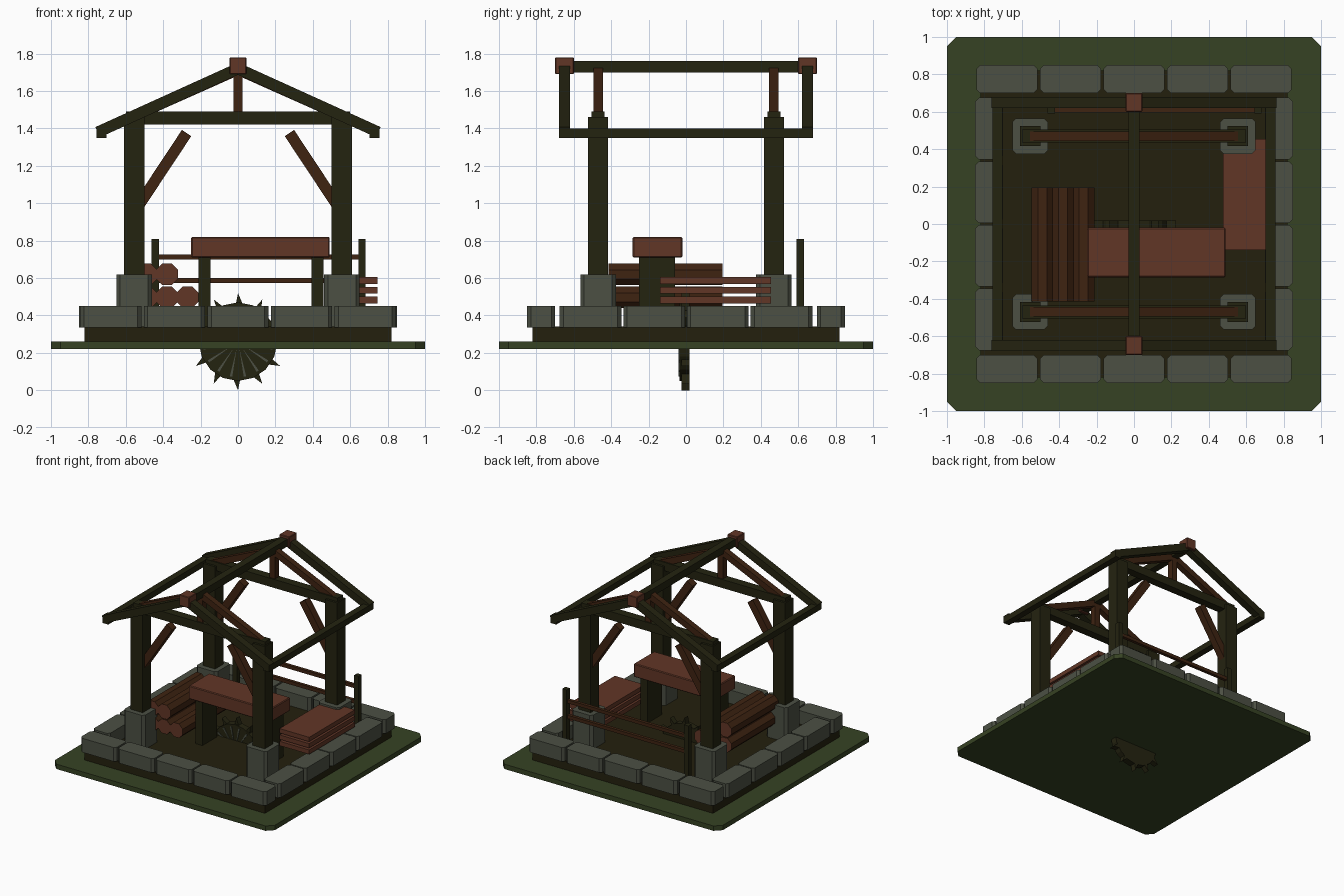
import bpy, bmesh, math
from mathutils import Matrix, Vector

if "Cube" in bpy.data.objects:
    bpy.data.objects.remove(bpy.data.objects["Cube"])


def lin(c):
    return c / 12.92 if c <= 0.04045 else ((c + 0.055) / 1.055) ** 2.4


def material(name, r, g, b):
    m = bpy.data.materials.new(name)
    m.diffuse_color = (lin(r / 255), lin(g / 255), lin(b / 255), 1)
    m.use_nodes = True
    m.node_tree.nodes["Principled BSDF"].inputs["Base Color"].default_value = m.diffuse_color
    return m


GRASS = material("moss green", 54, 66, 35)
STONE = material("grey stone", 76, 80, 68)
EARTH = material("dark earth", 36, 32, 13)
TIMBER = material("dark timber", 36, 35, 16)
BROWN = material("brown timber", 62, 35, 17)
CUT = material("fresh cut wood", 97, 54, 38)


def finish(name, bm, *mats):
    bmesh.ops.recalc_face_normals(bm, faces=bm.faces)
    me = bpy.data.meshes.new(name)
    bm.to_mesh(me)
    bm.free()
    for m in mats:
        me.materials.append(m)
    ob = bpy.data.objects.new(name, me)
    bpy.context.collection.objects.link(ob)
    return ob


def box(name, x, y, z, mat, upright=0.0, bevel=0.0):
    """Box from ranges; upright chamfers only the vertical edges."""
    bm = bmesh.new()
    size = [b - a for a, b in (x, y, z)]
    mid = [(a + b) / 2 for a, b in (x, y, z)]
    bmesh.ops.create_cube(bm, size=1, matrix=Matrix.Translation(mid) @ Matrix.Diagonal((*size, 1)))
    if upright:
        es = [e for e in bm.edges if abs(e.verts[0].co.z - e.verts[1].co.z) > 1e-4]
        bmesh.ops.bevel(bm, geom=es, offset=upright, segments=1, affect='EDGES')
    if bevel:
        bmesh.ops.bevel(bm, geom=bm.edges[:], offset=bevel, segments=1, affect='EDGES')
    return finish(name, bm, mat)


def beam(name, p, q, y, depth, thick, mat):
    """Sloping timber in the xz plane from p to q, centred on y."""
    a, b = Vector((p[0], y, p[1])), Vector((q[0], y, q[1]))
    d = b - a
    bm = bmesh.new()
    m = (Matrix.Translation((a + b) / 2) @ Matrix.Rotation(-math.atan2(d.z, d.x), 4, 'Y')
         @ Matrix.Diagonal((d.length, depth, thick, 1)))
    bmesh.ops.create_cube(bm, size=1, matrix=m)
    return finish(name, bm, mat)


def prism(name, pts, y0, y1, mat):
    """Outline in xz extruded along y."""
    bm = bmesh.new()
    f = bm.faces.new([bm.verts.new((x, y0, z)) for x, z in pts])
    r = bmesh.ops.extrude_face_region(bm, geom=[f])
    bmesh.ops.translate(bm, vec=(0, y1 - y0, 0),
                        verts=[v for v in r["geom"] if isinstance(v, bmesh.types.BMVert)])
    return finish(name, bm, mat)


# Ground and plinth
box("ground_slab", (-1, 1), (-1, 1), (0.22, 0.26), GRASS, upright=0.05)
box("plinth", (-0.82, 0.82), (-0.82, 0.82), (0.26, 0.34), EARTH)

# Stone border: five stones front and back, four along each side
for s in (-1, 1):
    ya, yb = sorted((s * 0.70, s * 0.85))
    for i in range(5):
        x = -0.68 + i * 0.34
        box("border_stone", (x - 0.163, x + 0.163), (ya, yb), (0.335, 0.45), STONE, upright=0.02)
    for i in range(4):
        y = -0.51 + i * 0.34
        box("border_side_stone", (ya, yb), (y - 0.165, y + 0.165), (0.335, 0.45), STONE, upright=0.02)

# Posts on stone footings, with braces
for sx in (-1, 1):
    for sy in (-1, 1):
        cx, cy = sx * 0.555, sy * 0.47
        box("post_footing", (cx - 0.095, cx + 0.095), (cy - 0.095, cy + 0.095), (0.34, 0.62), STONE, upright=0.02)
        box("post", (cx - 0.055, cx + 0.055), (cy - 0.053, cy + 0.053), (0.5, 1.46), TIMBER)
        beam("brace", (sx * 0.53, 0.99), (sx * 0.275, 1.375), cy, 0.06, 0.06, BROWN)

# Roof frame
for sy in (-1, 1):
    y = sy * 0.47
    box("tie_beam", (-0.6, 0.6), (y - 0.035, y + 0.035), (1.42, 1.49), TIMBER)
    box("king_post", (-0.025, 0.025), (y - 0.025, y + 0.025), (1.48, 1.72), BROWN)
    for sx in (-1, 1):
        beam("inner_rafter", (0, 1.71), (sx * 0.55, 1.465), y, 0.05, 0.05, BROWN)
        beam("end_rafter", (0, 1.72), (sx * 0.75, 1.38), sy * 0.65, 0.06, 0.06, TIMBER)
    box("ridge_cap", (-0.045, 0.045), (sy * 0.65 - 0.05, sy * 0.65 + 0.05), (1.69, 1.78), CUT, bevel=0.004)
for sx in (-1, 1):
    box("eave_beam", (sx * 0.73 - 0.027, sx * 0.73 + 0.027), (-0.68, 0.68), (1.35, 1.40), TIMBER)
box("ridge_beam", (-0.03, 0.03), (-0.62, 0.62), (1.70, 1.76), TIMBER)

# Workbench
box("bench_top", (-0.25, 0.49), (-0.285, -0.02), (0.71, 0.82), CUT, bevel=0.006)
for x in (-0.18, 0.425):
    box("bench_leg", (x - 0.032, x + 0.032), (-0.25, -0.06), (0.34, 0.71), TIMBER)

# Plank stack
for i in range(3):
    z = 0.465 + i * 0.052
    box("plank", (0.475, 0.745), (-0.14, 0.455), (z, z + 0.036), CUT)

# Log pile: brown bark with pale cut ends
for x, z in ((-0.49, 0.497), (-0.38, 0.497), (-0.27, 0.497), (-0.49, 0.62), (-0.38, 0.62)):
    bm = bmesh.new()
    m = (Matrix.Translation((x, -0.11, z)) @ Matrix.Rotation(math.pi / 2, 4, 'X')
         @ Matrix.Rotation(math.pi / 8, 4, 'Z'))
    bmesh.ops.create_cone(bm, cap_ends=True, segments=8, radius1=0.063, radius2=0.063, depth=0.61, matrix=m)
    bm.normal_update()
    for f in bm.faces:
        f.material_index = 1 if abs(f.normal.y) > 0.9 else 0
    finish("log", bm, BROWN, CUT)

# Back fence
for x in (-0.443, 0.663):
    box("fence_post", (x - 0.02, x + 0.02), (0.59, 0.63), (0.34, 0.81), TIMBER)
for z in (0.587, 0.713):
    box("fence_rail", (-0.44, 0.66), (0.597, 0.623), (z - 0.014, z + 0.014), BROWN)

# Saw blade sunk through the floor: disc, teeth, pale spokes and hub
CZ = 0.26


def polar(r, a):
    return (r * math.cos(a), CZ + r * math.sin(a))


prism("saw_disc", [polar(0.21, 2 * math.pi * i / 16) for i in range(16)], -0.035, 0.02, TIMBER)
for i in range(12):
    a = -math.pi / 2 + i * math.pi / 6
    prism("saw_tooth", [polar(0.2, a - 0.13), polar(0.26, a), polar(0.2, a + 0.06)], -0.025, 0.02, TIMBER)
for i in range(16):
    a = (i + 0.5) * math.pi / 8
    prism("saw_spoke", [polar(0.04, a), polar(0.19, a - 0.035), polar(0.19, a + 0.035)], -0.041, -0.034, STONE)
prism("saw_hub", [polar(0.04, math.pi / 4 * (i + 0.5)) for i in range(8)], -0.075, 0.03, TIMBER)
